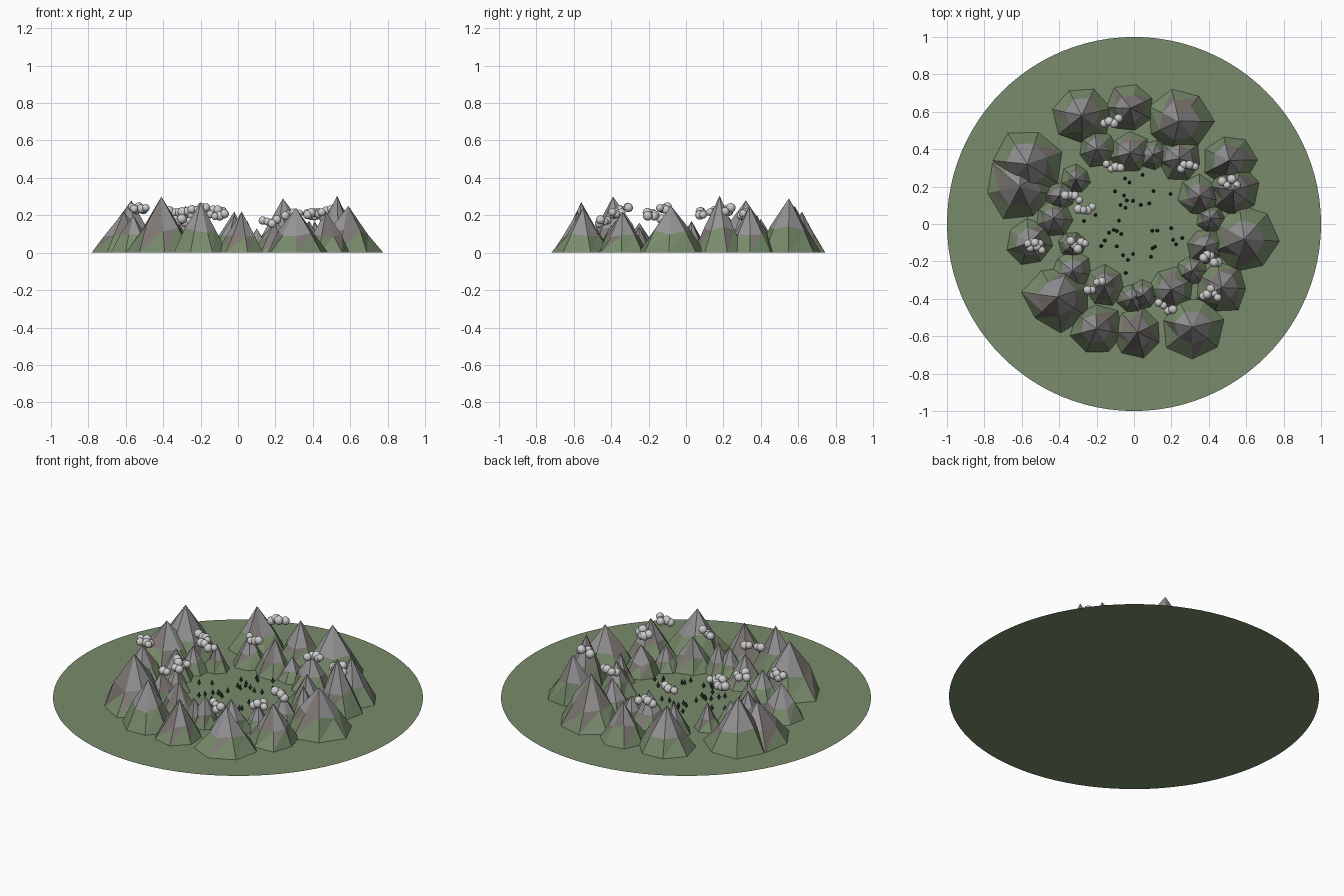
import bpy, bmesh, math, random
from mathutils import Matrix, Vector

if "Cube" in bpy.data.objects:
    bpy.data.objects.remove(bpy.data.objects["Cube"])

random.seed(7)


def material(name, rgb):
    m = bpy.data.materials.new(name)
    m.diffuse_color = (*rgb, 1)
    m.use_nodes = True
    m.node_tree.nodes["Principled BSDF"].inputs["Base Color"].default_value = m.diffuse_color
    return m


GRASS = material("grass", (0.19, 0.26, 0.15))
EARTH = material("earth", (0.21, 0.185, 0.17))
ROCK = material("rock", (0.30, 0.30, 0.31))
CLOUD = material("cloud", (0.55, 0.55, 0.55))
LEAF = material("leaf", (0.03, 0.06, 0.03))


def finish(name, bm, mats):
    mesh = bpy.data.meshes.new(name)
    bm.to_mesh(mesh)
    bm.free()
    for m in mats:
        mesh.materials.append(m)
    ob = bpy.data.objects.new(name, mesh)
    bpy.context.collection.objects.link(ob)
    return ob


# Seven-sided peak: base ring, jittered shoulder ring, apex
def mountain(i, x, y, r, h, n=7):
    bm = bmesh.new()
    turn = random.uniform(0, math.tau)
    base, mid = [], []
    for k in range(n):
        a = turn + math.tau * k / n
        rb = r * random.uniform(0.9, 1.08)
        rm = r * random.uniform(0.52, 0.66)
        zm = h * random.uniform(0.36, 0.5)
        base.append(bm.verts.new((x + rb * math.cos(a), y + rb * math.sin(a), 0)))
        mid.append(bm.verts.new((x + rm * math.cos(a), y + rm * math.sin(a), zm)))
    top = bm.verts.new((x, y, h))
    for k in range(n):
        j = (k + 1) % n
        bm.faces.new((base[k], base[j], mid[j])).material_index = 0
        bm.faces.new((base[k], mid[j], mid[k])).material_index = random.choice((0, 1))
        bm.faces.new((mid[k], mid[j], top)).material_index = random.choice((1, 2, 2, 2))
    finish(f"mountain_{i}", bm, (GRASS, EARTH, ROCK))


# Cloud: overlapping row of small puffs
def cloud(i, x, y, z, count):
    bm = bmesh.new()
    for k in range(count):
        t = (k / (count - 1) - 0.5) * 0.075
        p = Vector((x + t, y + random.uniform(-0.025, 0.025), z + random.uniform(-0.012, 0.012)))
        bmesh.ops.create_uvsphere(bm, u_segments=12, v_segments=8,
                                  radius=random.uniform(0.02, 0.026),
                                  matrix=Matrix.Translation(p))
    for f in bm.faces:
        f.smooth = True
    finish(f"cloud_{i}", bm, (CLOUD,))


# Tree: slim trunk under a pointed crown
def tree(i, x, y):
    bm = bmesh.new()
    for r1, r2, z, d in ((0.003, 0.003, 0.005, 0.01), (0.01, 0, 0.023, 0.026)):
        bmesh.ops.create_cone(bm, cap_ends=True, segments=6, radius1=r1, radius2=r2,
                              depth=d, matrix=Matrix.Translation((x, y, z)))
    finish(f"tree_{i}", bm, (LEAF,))


# Meadow disc
bm = bmesh.new()
bmesh.ops.create_circle(bm, cap_ends=True, segments=96, radius=1)
finish("meadow", bm, (GRASS,))

# Outer mountains: x, y, radius, height
OUTER = [
    (-0.28, 0.58, 0.16, 0.25), (-0.02, 0.62, 0.13, 0.22), (0.24, 0.55, 0.18, 0.29),
    (0.51, 0.34, 0.14, 0.25), (0.53, 0.18, 0.135, 0.305), (0.59, -0.08, 0.18, 0.25),
    (0.47, -0.34, 0.14, 0.22), (0.31, -0.55, 0.17, 0.24), (0.02, -0.58, 0.13, 0.22),
    (-0.20, -0.56, 0.14, 0.27), (-0.41, -0.39, 0.18, 0.30), (-0.56, -0.10, 0.13, 0.20),
    (-0.61, 0.20, 0.185, 0.22), (-0.57, 0.32, 0.19, 0.28)]
# Inner foothills
INNER = [
    (-0.20, 0.40, 0.10, 0.18), (-0.02, 0.38, 0.11, 0.20), (0.10, 0.37, 0.08, 0.13),
    (0.24, 0.35, 0.12, 0.19), (0.35, 0.15, 0.11, 0.18), (0.41, 0.03, 0.08, 0.17),
    (0.38, -0.12, 0.10, 0.17), (0.31, -0.25, 0.08, 0.14), (0.20, -0.35, 0.12, 0.18),
    (0.05, -0.38, 0.08, 0.17), (-0.01, -0.40, 0.08, 0.15), (-0.16, -0.33, 0.11, 0.18),
    (-0.33, -0.25, 0.11, 0.16), (-0.33, -0.11, 0.075, 0.14), (-0.43, 0.03, 0.10, 0.17),
    (-0.40, 0.15, 0.08, 0.15), (-0.31, 0.24, 0.08, 0.15)]
for i, m in enumerate(OUTER + INNER):
    mountain(i, *m)

# Clouds: x, y, z, puffs
CLOUDS = [
    (-0.12, 0.56, 0.22, 4), (-0.11, 0.32, 0.205, 4), (0.29, 0.31, 0.20, 6),
    (0.51, 0.22, 0.23, 4), (0.41, -0.19, 0.205, 5), (0.41, -0.37, 0.205, 5),
    (0.17, -0.44, 0.165, 4), (-0.21, -0.33, 0.24, 4), (-0.30, -0.11, 0.17, 5),
    (-0.53, -0.12, 0.24, 7), (-0.33, 0.15, 0.22, 4), (-0.26, 0.07, 0.21, 4)]
for i, c in enumerate(CLOUDS):
    cloud(i, *c)

# Grove scattered over the central valley
for i in range(36):
    a = random.uniform(0, math.tau)
    d = random.uniform(0.08, 0.27)
    tree(i, d * math.cos(a), d * math.sin(a))
